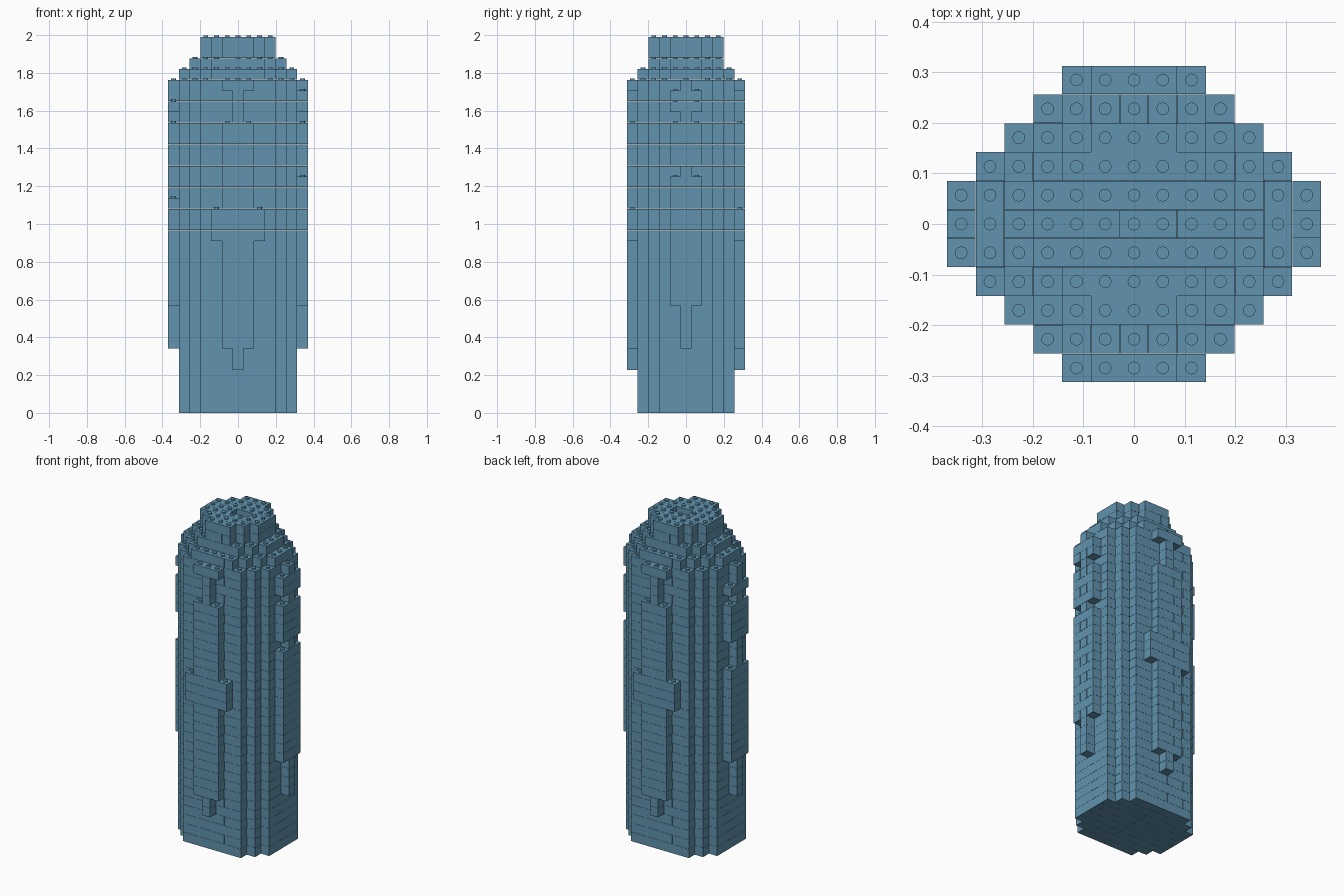
import bpy, bmesh
from mathutils import Matrix, Vector

cube = bpy.data.objects.get("Cube")
if cube:
    bpy.data.objects.remove(cube)

P = 0.0569          # brick pitch, same in all directions
GAP = 0.0008        # seam between bricks
STUD_R, STUD_H = 0.0125, 0.0085
MAX_LEN = 6

blue = bpy.data.materials.new("steel_blue")
blue.use_nodes = True
colour = (0.12, 0.29, 0.42, 1)
blue.diffuse_color = colour
blue.node_tree.nodes["Principled BSDF"].inputs["Base Color"].default_value = colour


def stepped(widths):
    """Cells of a symmetric plan; widths[j] is the reach in x of row +-j."""
    return {(i, s * j) for j, w in enumerate(widths) for s in (-1, 1)
            for i in range(-w, w + 1)}


def repeat(plan, start, end):
    return {(i, j, k) for (i, j) in plan for k in range(start, end)}


# Main shaft
core_plan = stepped([5, 5, 5, 4, 3])
parts = {
    "foundation": repeat(core_plan, 0, 4),
    "shaft": repeat(core_plan, 4, 31),
    "lower_shoulder": repeat(stepped([5, 5, 4, 3, 2]), 31, 32),
    "upper_shoulder": repeat(stepped([4, 4, 3, 2]), 32, 33),
    "crown": repeat(stepped([3, 3, 2, 1]) - {(0, 0), (1, 0)}, 33, 35),
}

# Ribs on the front and back: half width, first layer, end layer
face_rib = [(0, 4, 6), (1, 6, 16), (2, 16, 19), (1, 19, 27), (0, 27, 30), (1, 30, 31)]
for name, j in (("front_rib", -5), ("back_rib", 5)):
    parts[name] = {(i, j, k) for w, a, b in face_rib
                   for i in range(-w, w + 1) for k in range(a, b)}

# Ribs on the two sides: a continuous spine with wider panels
for name, i, low_top, high_top in (("left_rib", 6, 22, 30), ("right_rib", -6, 20, 29)):
    rib = {(i, 0, k) for k in range(6, 31)}
    for a, b in ((10, low_top), (23, 27), (28, high_top)):
        rib |= {(i, j, k) for j in (-1, 1) for k in range(a, b)}
    parts[name] = rib

occupied = set().union(*parts.values())


def bricks(cells):
    """Join cells into bricks that change direction in every layer."""
    left = set(cells)
    for cell in sorted(cells, key=lambda c: (c[2], c[1], c[0])):
        if cell not in left:
            continue
        step = Vector((1, 0, 0)) if cell[2] % 2 == 0 else Vector((0, 1, 0))
        run = [cell]
        left.remove(cell)
        while len(run) < MAX_LEN:
            nxt = tuple(int(v) for v in Vector(run[-1]) + step)
            if nxt not in left:
                break
            left.remove(nxt)
            run.append(nxt)
        yield run[0], run[-1]


def build(name, cells):
    bm = bmesh.new()
    for first, last in bricks(cells):
        a, b = Vector(first), Vector(last)
        centre = (a + b) / 2 * P + Vector((0, 0, P / 2))
        size = (b - a + Vector((1, 1, 1))) * P - Vector((GAP, GAP, GAP))
        bmesh.ops.create_cube(bm, size=1,
                              matrix=Matrix.Translation(centre) @ Matrix.Diagonal((*size, 1)))
    # Studs on every open top
    for i, j, k in sorted(cells):
        if (i, j, k + 1) not in occupied:
            spot = Vector((i * P, j * P, (k + 1) * P + STUD_H / 2 - GAP))
            bmesh.ops.create_cone(bm, cap_ends=True, segments=16, radius1=STUD_R,
                                  radius2=STUD_R, depth=STUD_H,
                                  matrix=Matrix.Translation(spot))
    mesh = bpy.data.meshes.new(name)
    bm.to_mesh(mesh)
    bm.free()
    mesh.materials.append(blue)
    obj = bpy.data.objects.new(name, mesh)
    bpy.context.collection.objects.link(obj)


for part, part_cells in parts.items():
    build(part, part_cells)
